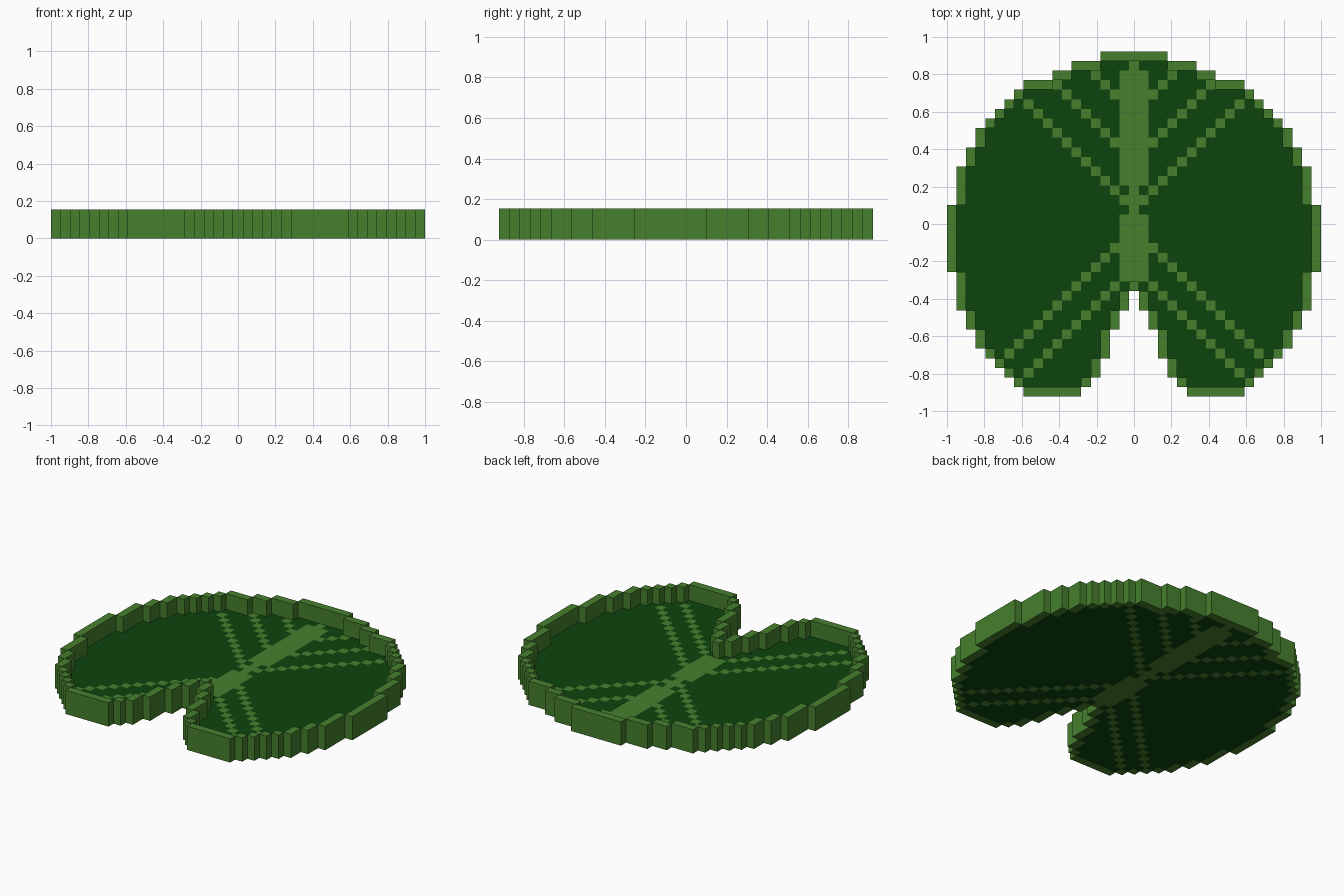
import bpy, bmesh
from mathutils import Vector

if "Cube" in bpy.data.objects:
    bpy.data.objects.remove(bpy.data.objects["Cube"], do_unlink=True)

CELL = 2 / 39
ROWS = 36


def material(name, color):
    m = bpy.data.materials.new(name)
    m.use_nodes = True
    m.diffuse_color = color
    m.node_tree.nodes["Principled BSDF"].inputs["Base Color"].default_value = color
    return m


light_green = material("light green", (0.061, 0.216, 0.027, 1))
dark_green = material("dark green", (0.004, 0.058, 0.004, 1))


def build(name, cells, levels, mat):
    """Extrude a set of grid cells into one closed blocky solid."""
    bm = bmesh.new()
    top = levels * CELL

    def corner(i, row, dx, dy, z):
        return bm.verts.new(((i + dx / 2) * CELL, (ROWS / 2 - row - 0.5 + dy / 2) * CELL, z))

    ring = [(-1, -1), (1, -1), (1, 1), (-1, 1)]
    sides = [(0, 1), (1, 0), (0, -1), (-1, 0)]
    for i, row in sorted(cells):
        bm.faces.new([corner(i, row, dx, dy, top) for dx, dy in ring])
        bm.faces.new([corner(i, row, dx, dy, 0) for dx, dy in reversed(ring)])
        for k, (di, drow) in enumerate(sides):
            if (i + di, row + drow) not in cells:
                a, b = ring[k], ring[(k + 1) % 4]
                bm.faces.new([corner(i, row, *a, 0), corner(i, row, *b, 0),
                              corner(i, row, *b, top), corner(i, row, *a, top)])
    bmesh.ops.remove_doubles(bm, verts=bm.verts, dist=CELL / 100)
    bmesh.ops.dissolve_limit(bm, angle_limit=0.01, verts=bm.verts, edges=bm.edges)
    mesh = bpy.data.meshes.new(name)
    bm.to_mesh(mesh)
    bm.free()
    mesh.materials.append(mat)
    obj = bpy.data.objects.new(name, mesh)
    bpy.context.collection.objects.link(obj)
    return obj


# Outline: half width of each row, back to front, and the notch at the front
half_width = ([3, 6, 8, 11, 12, 13, 14, 15] + [16] * 2 + [17] * 2 + [18] * 4 + [19] * 7
              + [18] * 4 + [17] * 2 + [16] * 2 + [15, 14, 13, 12, 11])
notch = [-1] * 25 + [0] * 2 + [1] * 2 + [2] * 3 + [3] * 2 + [4, 5]
pad = {(i, row) for row in range(ROWS)
       for i in range(-half_width[row], half_width[row] + 1) if abs(i) > notch[row]}

# Rim: every cell with an open side
rim = {(i, r) for i, r in pad
       if not {(i + 1, r), (i - 1, r), (i, r + 1), (i, r - 1)} <= pad}


# Veins: a central spine with diagonal branches
def is_vein(i, row):
    a = abs(i)
    spine = a == 0 or (a == 1 and 2 <= row <= 23 and row not in (14, 16))
    back = row + a in (6, 11, 16) and row < 16
    front = row - a in (18, 22) and row > 18
    return spine or back or front


inner = pad - rim
veins = {c for c in inner if is_vein(*c)}

build("raised_rim", rim, 3, light_green)
build("leaf_veins", veins, 1, light_green)
build("leaf_floor", inner - veins, 1, dark_green)
